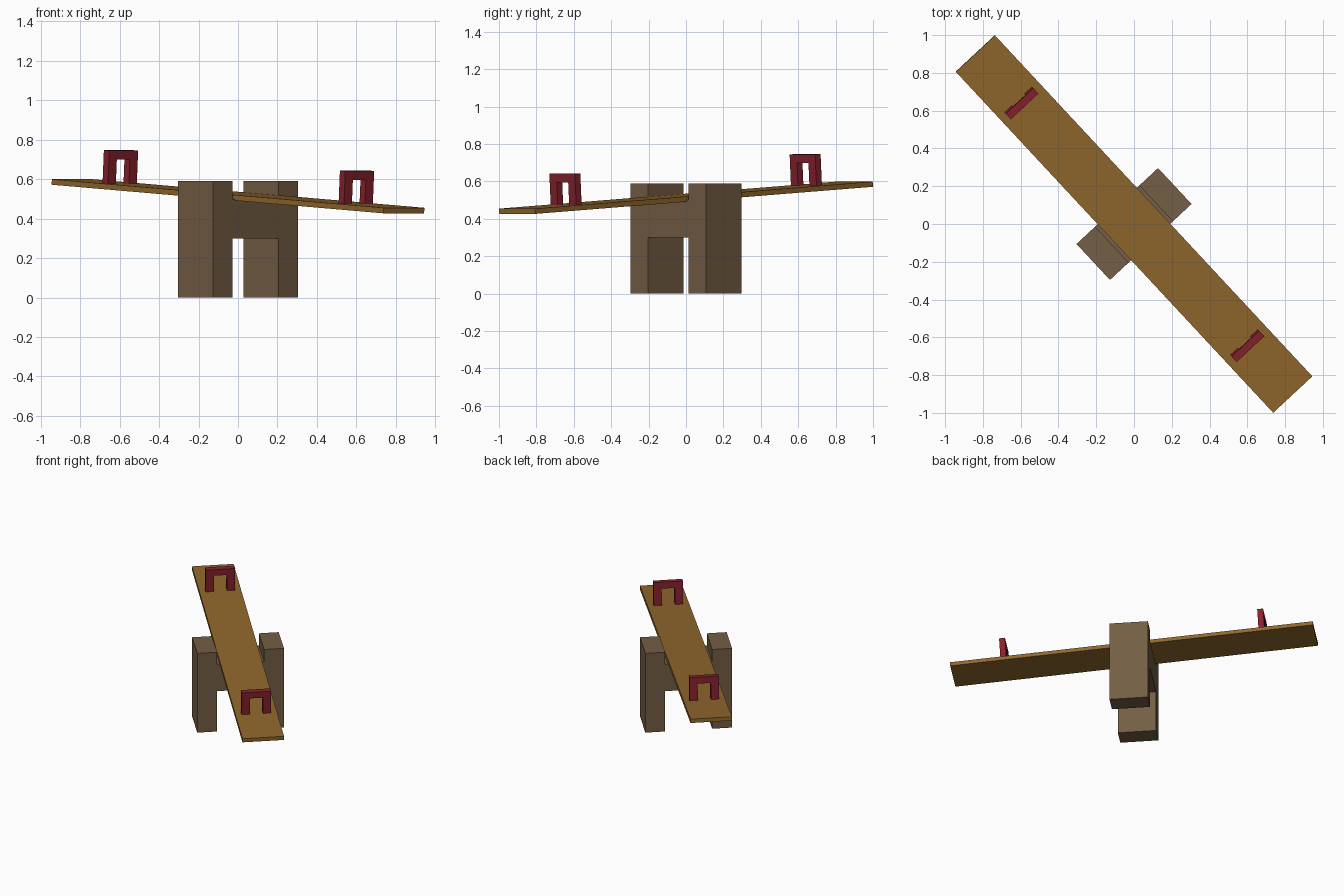
import bpy, bmesh, math
from mathutils import Matrix, Vector

if "Cube" in bpy.data.objects:
    bpy.data.objects.remove(bpy.data.objects["Cube"])

YAW = Matrix.Rotation(math.radians(-47.05), 4, 'Z')
# tilted frame of the plank, pivoting above the stand
TILT = YAW @ Matrix.Translation((0, 0, 0.513)) @ Matrix.Rotation(math.radians(3.36), 4, 'Y')


def material(name, srgb):
    m = bpy.data.materials.new(name)
    m.diffuse_color = (*[c ** 2.2 for c in srgb], 1)
    m.use_nodes = True
    m.node_tree.nodes["Principled BSDF"].inputs["Base Color"].default_value = m.diffuse_color
    return m


def prism(name, profile, depth, matrix, mat):
    """Extrude a (y, z) profile along x, centred on x = 0."""
    bm = bmesh.new()
    face = bm.faces.new([bm.verts.new((-depth / 2, y, z)) for y, z in profile])
    ext = bmesh.ops.extrude_face_region(bm, geom=[face])
    verts = [g for g in ext["geom"] if isinstance(g, bmesh.types.BMVert)]
    bmesh.ops.translate(bm, verts=verts, vec=Vector((depth, 0, 0)))
    bmesh.ops.recalc_face_normals(bm, faces=bm.faces)
    me = bpy.data.meshes.new(name)
    bm.to_mesh(me)
    bm.free()
    me.materials.append(mat)
    ob = bpy.data.objects.new(name, me)
    ob.matrix_world = matrix
    bpy.context.collection.objects.link(ob)
    return ob


def mirrored(half):
    """Complete a half profile by mirroring it across y = 0."""
    return half + [(-y, z) for y, z in reversed(half)]


base_mat = material("dark_wood", (0.45, 0.37, 0.275))
plank_mat = material("plank_wood", (0.56, 0.405, 0.19))
handle_mat = material("red_paint", (0.52, 0.15, 0.19))

# H-shaped stand: two posts joined by a cross block
prism("stand", mirrored([(0.16, 0.30), (0.16, 0), (0.295, 0), (0.295, 0.59),
                         (0.16, 0.59), (0.16, 0.50)]), 0.26, YAW, base_mat)

# tilted plank
prism("plank", mirrored([(0.1415, -0.014), (0.1415, 0.014)]), 2.47, TILT, plank_mat)

# arch-shaped handles near both ends
arch = mirrored([(0.045, 0.135), (0.045, 0.012), (0.10, 0.012), (0.10, 0.181)])
for name, x in (("upper_handle", -0.882), ("lower_handle", 0.876)):
    prism(name, arch, 0.04, TILT @ Matrix.Translation((x, 0, 0)), handle_mat)
